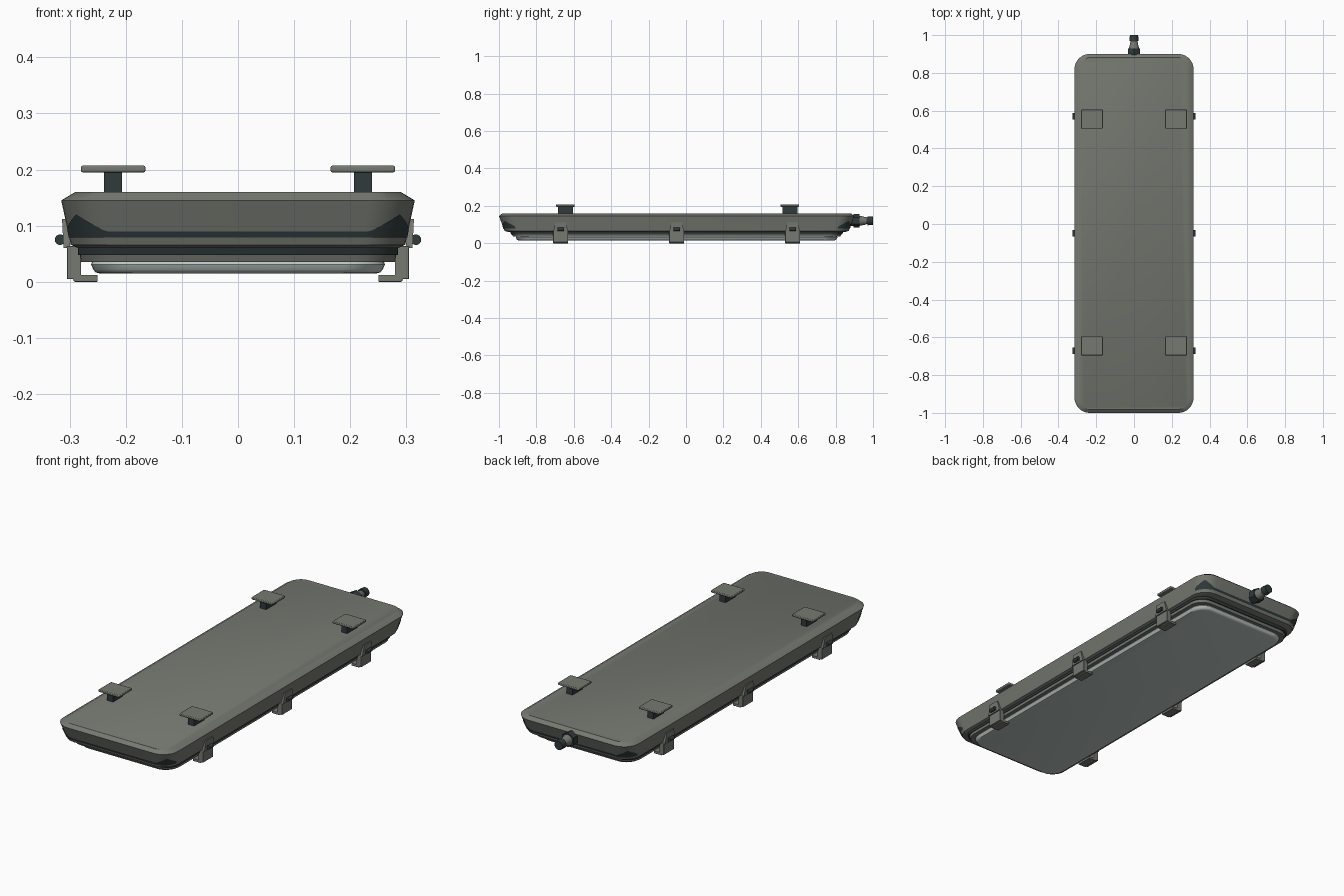
import bpy
import bmesh
from math import cos, sin, radians, pi
from mathutils import Matrix, Vector

cube = bpy.data.objects.get("Cube")
if cube:
    bpy.data.objects.remove(cube, do_unlink=True)

CY = -0.05  # centre of the housing along its length


def material(name, rgb):
    mat = bpy.data.materials.new(name)
    mat.use_nodes = True
    mat.diffuse_color = (*rgb, 1)
    mat.node_tree.nodes["Principled BSDF"].inputs["Base Color"].default_value = (*rgb, 1)
    return mat


GREY = material("housing grey", (0.18, 0.19, 0.165))
DARK = material("dark rubber", (0.03, 0.042, 0.044))
PALE = material("pale diffuser", (0.5, 0.57, 0.54))


def finish(name, bm, mat, bevel=0):
    bmesh.ops.recalc_face_normals(bm, faces=bm.faces)
    mesh = bpy.data.meshes.new(name)
    bm.to_mesh(mesh)
    bm.free()
    mesh.materials.append(mat)
    mesh.shade_smooth()
    mesh.set_sharp_from_angle(angle=radians(35))
    ob = bpy.data.objects.new(name, mesh)
    bpy.context.collection.objects.link(ob)
    if bevel:
        mod = ob.modifiers.new("soft edges", "BEVEL")
        mod.width = bevel
        mod.segments = 2
    return ob


def outline(hx, hy, r, z, n=8):
    # rounded rectangle at one height
    pts = []
    for q, (sx, sy) in enumerate([(1, 1), (-1, 1), (-1, -1), (1, -1)]):
        for i in range(n + 1):
            a = (q + i / n) * pi / 2
            pts.append((sx * (hx - r) + r * cos(a), CY + sy * (hy - r) + r * sin(a), z))
    return pts


def loft(name, levels, mat):
    bm = bmesh.new()
    rings = [[bm.verts.new(p) for p in outline(hx, hy, r, z)] for z, hx, hy, r in levels]
    for a, b in zip(rings, rings[1:]):
        for i in range(len(a)):
            j = (i + 1) % len(a)
            bm.faces.new((a[i], a[j], b[j], b[i]))
    bm.faces.new(rings[0])
    bm.faces.new(rings[-1])
    return finish(name, bm, mat)


def box(name, lo, hi, mat, bevel=0):
    bm = bmesh.new()
    size = [b - a for a, b in zip(lo, hi)]
    mid = (Vector(lo) + Vector(hi)) / 2
    bmesh.ops.create_cube(bm, size=1, matrix=Matrix.Translation(mid) @ Matrix.Diagonal((*size, 1)))
    return finish(name, bm, mat, bevel)


def prism(name, profile, offset, mat, bevel=0):
    bm = bmesh.new()
    face = bm.faces.new([bm.verts.new(p) for p in profile])
    new = bmesh.ops.extrude_face_region(bm, geom=[face])["geom"]
    bmesh.ops.translate(bm, vec=offset, verts=[v for v in new if isinstance(v, bmesh.types.BMVert)])
    return finish(name, bm, mat, bevel)


def rod(name, x, z, y0, y1, r0, r1, sides, mat):
    # cylinder or cone lying along y
    bm = bmesh.new()
    place = Matrix.Translation((x, (y0 + y1) / 2, z)) @ Matrix.Rotation(-pi / 2, 4, "X")
    bmesh.ops.create_cone(bm, cap_ends=True, segments=sides, radius1=r0, radius2=r1,
                          depth=y1 - y0, matrix=place)
    return finish(name, bm, mat)


# Stacked housing, seal, frame and diffuser
loft("housing", [(0.06, 0.285, 0.9, 0.07), (0.066, 0.298, 0.92, 0.08),
                 (0.145, 0.315, 0.95, 0.08), (0.16, 0.29, 0.932, 0.06)], GREY)
loft("seal", [(0.048, 0.285, 0.885, 0.07), (0.061, 0.285, 0.89, 0.07)], DARK)
loft("lower_frame", [(0.035, 0.28, 0.875, 0.07), (0.048, 0.282, 0.88, 0.07)], GREY)
loft("diffuser", [(0.015, 0.247, 0.843, 0.06), (0.017, 0.254, 0.851, 0.066),
                  (0.022, 0.258, 0.856, 0.07), (0.031, 0.262, 0.86, 0.07),
                  (0.0355, 0.26, 0.858, 0.07)], PALE)


# Dark recess band on each end, rising to a peak at the corners
def band_point(angle, side, end, z):
    t = (z - 0.066) / 0.079
    hx, hy, r = 0.3 + 0.017 * t, 0.922 + 0.03 * t, 0.08
    return (side * (hx - r + r * cos(angle)), CY + end * (hy - r + r * sin(angle)), z)


for end, label in ((-1, "front"), (1, "back")):
    bm = bmesh.new()
    steps = [(radians(a), 1) for a in range(10, 91, 5)]
    steps += [(a, -1) for a, _ in reversed(steps)]
    columns = []
    for a, side in steps:
        rise = max(0, 1 - abs(a - pi / 4) / 0.65)
        top = 0.09 + 0.03 * rise
        columns.append([bm.verts.new(band_point(a, side, end, z)) for z in (0.079, top)])
    for a, b in zip(columns, columns[1:]):
        bm.faces.new((a[0], b[0], b[1], a[1]))
    finish(label + "_recess_band", bm, DARK)


# Ceiling brackets
for x in (-0.2225, 0.2225):
    for y in (-0.645, 0.555):
        box("bracket_stem", (x - 0.016, y - 0.04, 0.155), (x + 0.016, y + 0.04, 0.197), DARK)
        box("bracket_plate", (x - 0.0575, y - 0.05, 0.195), (x + 0.0575, y + 0.05, 0.207),
            GREY, 0.003)

# Side latches: hook, leaf and pivot pin
hook = [(0.25, 0.002), (0.292, 0.002), (0.294, 0.007), (0.305, 0.007),
        (0.305, 0.066), (0.28, 0.066), (0.28, 0.014), (0.25, 0.014)]
leaf = [(-0.04, 0.06), (0.04, 0.06), (0.028, 0.112), (-0.028, 0.112)]
for s in (-1, 1):
    for y in (-0.67, -0.05, 0.57):
        prism("latch_hook", [(s * x, y - 0.04, z - 0.002) for x, z in hook],
              (0, 0.08, 0), GREY, 0.0015)
        prism("latch_leaf", [(s * (0.299 + (z - 0.06) * 0.05), y + u, z) for u, z in leaf],
              (s * 0.012, 0, 0), GREY)
        rod("latch_pin", s * 0.317, 0.075, y - 0.017, y + 0.017, 0.0095, 0.0095, 16, DARK)

# Cable gland on the back end
rod("gland_base", 0, 0.12, 0.86, 0.9, 0.028, 0.028, 24, DARK)
rod("gland_nut", 0, 0.12, 0.895, 0.928, 0.036, 0.036, 6, DARK)
rod("gland_sleeve", 0, 0.12, 0.928, 0.965, 0.027, 0.019, 24, GREY)
rod("gland_collar", 0, 0.12, 0.963, 0.972, 0.018, 0.018, 24, DARK)
rod("gland_cap", 0, 0.12, 0.97, 1.0, 0.024, 0.022, 12, DARK)
